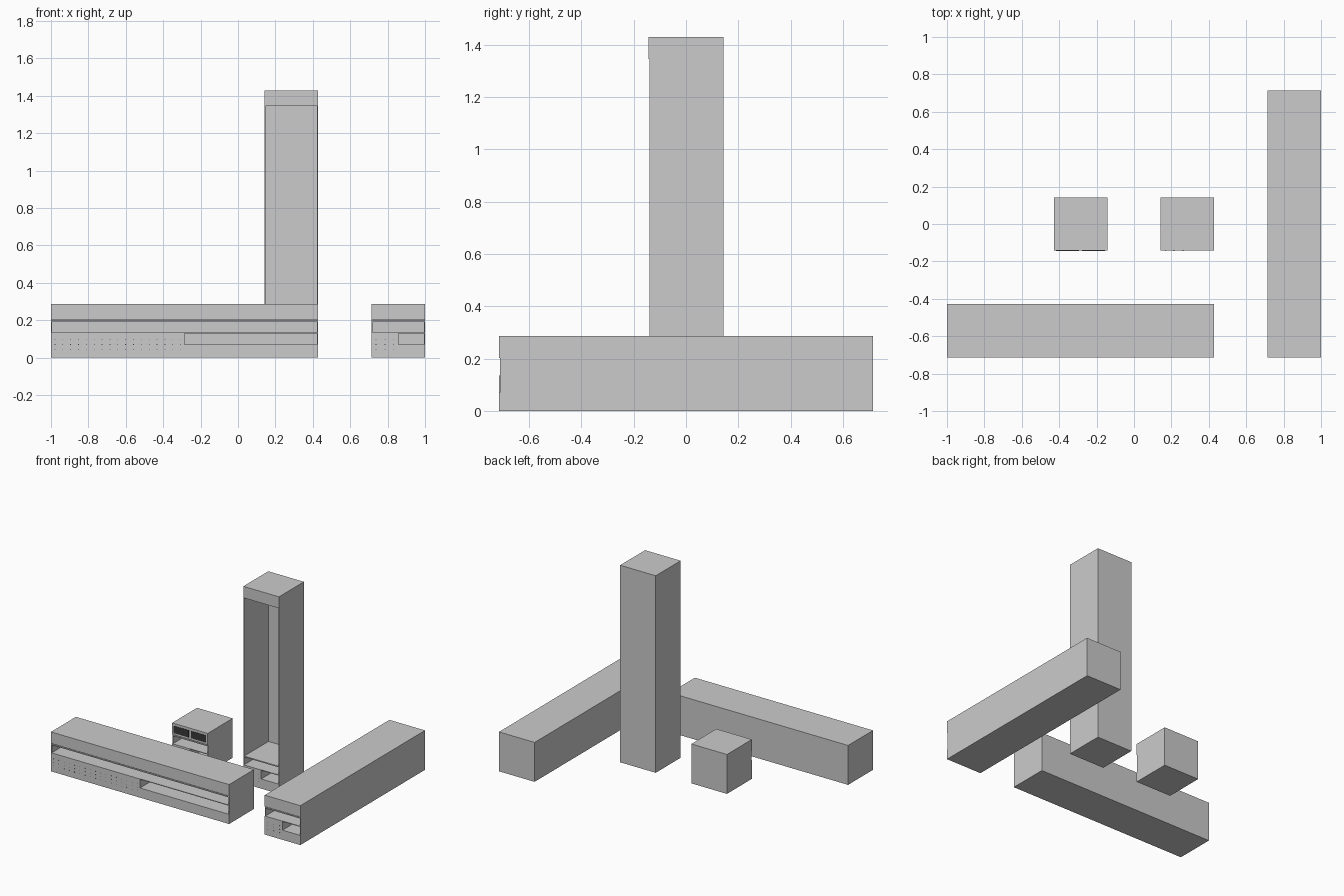
import bpy

if "Cube" in bpy.data.objects:
    bpy.data.objects.remove(bpy.data.objects["Cube"])

U = 2 / 7      # module size
T = 0.005      # sheet thickness

dark = bpy.data.materials.new("dark_glass")
dark.diffuse_color = (0.04, 0.04, 0.04, 1)
dark.use_nodes = True
dark.node_tree.nodes["Principled BSDF"].inputs["Base Color"].default_value = dark.diffuse_color


def boxes(name, spans, mat=None):
    """One object made of axis-aligned boxes given as (x0, x1, y0, y1, z0, z1)."""
    verts, faces = [], []
    for x0, x1, y0, y1, z0, z1 in spans:
        n = len(verts)
        verts += [(x, y, z) for z in (z0, z1)
                  for x, y in ((x0, y0), (x1, y0), (x1, y1), (x0, y1))]
        faces += [(n + 3, n + 2, n + 1, n), (n + 4, n + 5, n + 6, n + 7)]
        faces += [(n + i, n + (i + 1) % 4, n + 4 + (i + 1) % 4, n + 4 + i)
                  for i in range(4)]
    me = bpy.data.meshes.new(name)
    me.from_pydata(verts, [], faces)
    if mat:
        me.materials.append(mat)
    ob = bpy.data.objects.new(name, me)
    bpy.context.collection.objects.link(ob)
    return ob


def cabinet(name, x0, y0, w, d, h):
    """Open-fronted cabinet; the details keep their height whatever the size."""
    x1, y1, xm = x0 + w, y0 + d, x0 + w / 2
    yf = y0 + 0.003
    # thin outer shell
    boxes(name + "_shell", [
        (x0, x0 + T, yf, y1, 0, h), (x1 - T, x1, yf, y1, 0, h),
        (x0 + T, x1 - T, y1 - T, y1, 0, h)])
    # top block with the front fascia
    boxes(name + "_fascia", [(x0, x1, y0, y1, h - 0.083, h)])
    # thin shelf under the fascia
    boxes(name + "_shelf", [(x0 + T, x1 - T, yf, y1 - T, 0.19, 0.198)])
    # closed lower left half, counter top, low right tray
    boxes(name + "_base", [
        (x0, xm, y0, y1, 0, 0.135),
        (xm, x1 - T, yf, y1 - T, 0.13, 0.135),
        (xm, x1, y0, y1, 0, 0.07)])
    # dotted grille on the lower left half
    n = max(3, round(w / 2 / 0.042))
    step = w / 2 / n
    r = 0.002
    boxes(name + "_grille", [
        (x - r, x + r, y0 - 0.0008, y0 + 0.001, z - r, z + r)
        for x in (x0 + (i + 0.5) * step for i in range(n))
        for z in (0.045, 0.07, 0.095)], dark)


# the same cabinet as a cube and stretched along each axis
cabinet("small_cabinet", -1.5 * U, -0.5 * U, U, U, U)
cabinet("tall_cabinet", 0.5 * U, -0.5 * U, U, U, 5 * U)
cabinet("wide_cabinet", -3.5 * U, -2.5 * U, 5 * U, U, U)
cabinet("deep_cabinet", 2.5 * U, -2.5 * U, U, 5 * U, U)

# pair of dark windows on the small cabinet
yf = -0.5 * U
boxes("windows", [(x, x + 0.122, yf - 0.002, yf + 0.001, 0.216, 0.268)
                  for x in (-0.417, -0.277)], dark)
